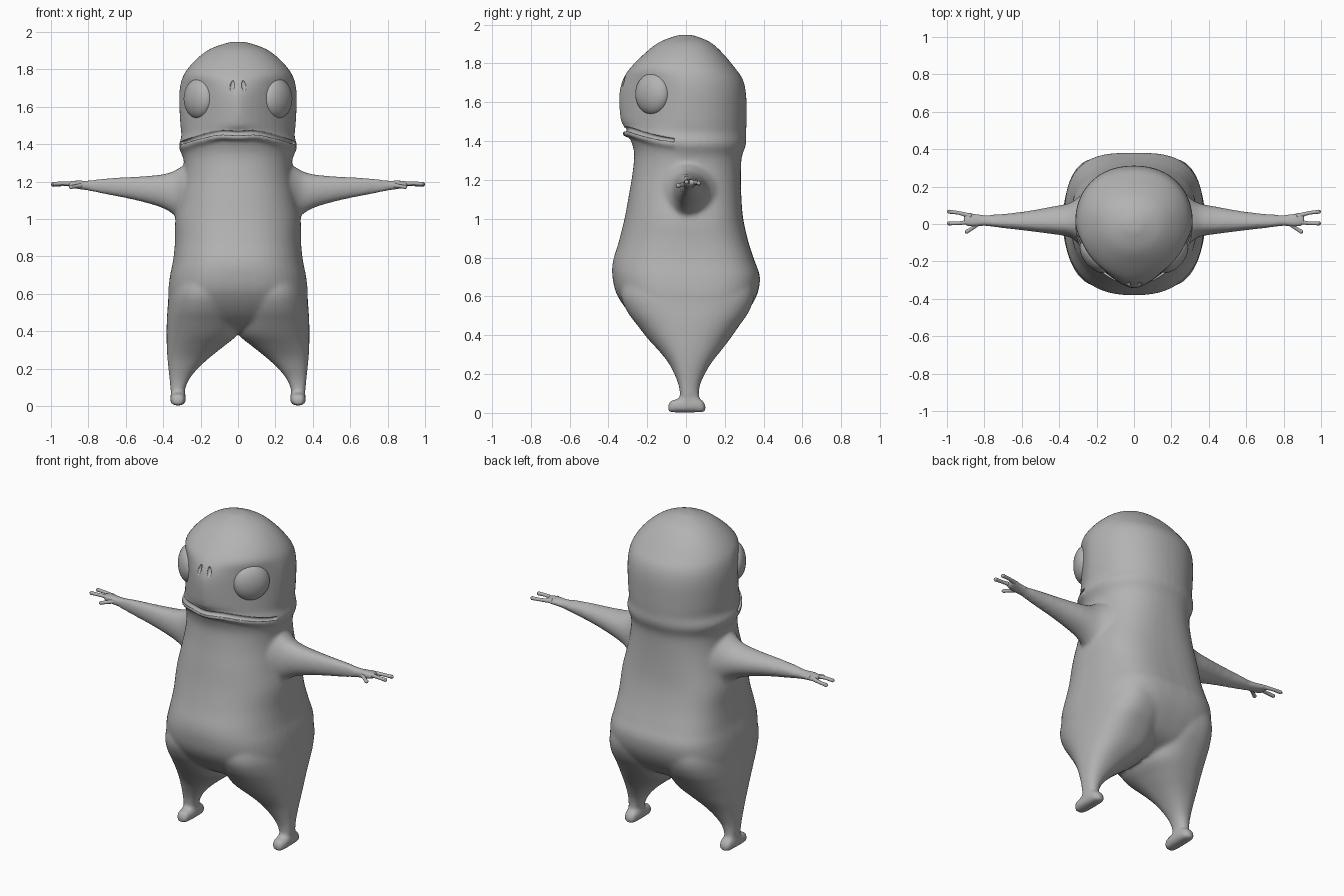
import bpy, bmesh, math
from mathutils import Vector

if "Cube" in bpy.data.objects:
    bpy.data.objects.remove(bpy.data.objects["Cube"])

grey = bpy.data.materials.new("grey skin")
grey.diffuse_color = (0.45, 0.45, 0.45, 1)
grey.use_nodes = True
grey.node_tree.nodes["Principled BSDF"].inputs["Base Color"].default_value = grey.diffuse_color


def refine(rows, k=4):
    """Catmull-Rom interpolation of rows of numbers."""
    out = []
    for i in range(len(rows) - 1):
        a, b = rows[max(i - 1, 0)], rows[i]
        c, d = rows[i + 1], rows[min(i + 2, len(rows) - 1)]
        for j in range(k):
            t = j / k
            out.append([0.5 * (2 * q + (r - p) * t + (2 * p - 5 * q + 4 * r - s) * t * t
                        + (3 * q - p - 3 * r + s) * t ** 3) for p, q, r, s in zip(a, b, c, d)])
    return out + [list(rows[-1])]


def loft(bm, rings):
    loops = [[bm.verts.new(p) for p in r] for r in rings]
    n = len(loops[0])
    faces = [bm.faces.new(loops[0]), bm.faces.new(loops[-1])]
    for a, b in zip(loops, loops[1:]):
        for i in range(n):
            faces.append(bm.faces.new((a[i], a[(i + 1) % n], b[(i + 1) % n], b[i])))
    bmesh.ops.recalc_face_normals(bm, faces=faces)


def spow(v, e):
    return math.copysign(abs(v) ** e, v)


def outline(x0, x1, yf, yb, pf=2.2, pb=2.2, n=48):
    """Rounded outline with its own front and back fullness."""
    pts = []
    for i in range(n):
        t = 2 * math.pi * (i + 0.5) / n
        c, s = math.cos(t), math.sin(t)
        p = pf if s < 0 else pb
        mid = 0.0 if yf < 0 < yb else (yf + yb) / 2
        ry = (yb - mid) if s > 0 else (mid - yf)
        pts.append(((x0 + x1) / 2 + (x1 - x0) / 2 * spow(c, 2 / p), mid + ry * spow(s, 2 / p)))
    return pts


def tube(bm, rows, n=12):
    """Round tube along rows of x, y, z, radius."""
    rows = refine(rows, 4)
    P = [Vector(r[:3]) for r in rows]
    rings = []
    for i, p in enumerate(P):
        d = (P[min(i + 1, len(P) - 1)] - P[max(i - 1, 0)]).normalized()
        u = d.cross(Vector((0, .3, 1))).normalized()
        v = d.cross(u)
        rings.append([p + rows[i][3] * (u * math.cos(2 * math.pi * k / n) + v * math.sin(2 * math.pi * k / n))
                      for k in range(n)])
    loft(bm, rings)


def finish(bm, name):
    me = bpy.data.meshes.new(name)
    bm.to_mesh(me)
    bm.free()
    me.materials.append(grey)
    for f in me.polygons:
        f.use_smooth = True
    ob = bpy.data.objects.new(name, me)
    bpy.context.collection.objects.link(ob)
    return ob


bm = bmesh.new()

# torso and head: z, half width, front y, back y, front fullness, front lift
TORSO = [(.40, .26, -.11, .13, 2.3, 0), (.45, .34, -.215, .245, 2.3, 0), (.52, .368, -.295, .315, 2.4, 0),
         (.61, .373, -.357, .367, 2.5, 0), (.70, .363, -.379, .381, 2.5, 0), (.78, .347, -.377, .355, 2.4, 0),
         (.88, .337, -.347, .322, 2.3, 0), (1.0, .335, -.317, .295, 2.2, 0), (1.12, .31, -.295, .285, 2.2, 0),
         (1.24, .29, -.275, .283, 2.1, 0), (1.32, .292, -.268, .288, 2, .03), (1.385, .317, -.298, .31, 1.85, .05),
         (1.44, .303, -.315, .31, 1.75, .03), (1.51, .309, -.338, .312, 1.55, 0), (1.64, .315, -.345, .31, 1.45, 0),
         (1.72, .308, -.325, .292, 1.6, 0), (1.78, .285, -.285, .25, 2, 0), (1.85, .228, -.215, .192, 2.1, 0),
         (1.91, .148, -.138, .125, 2, 0), (1.947, .04, -.04, .035, 2, 0)]


def back_fullness(z):
    return 2.2 + .9 * min(max((1.4 - z) / .6, 0), 1)


loft(bm, [[(x, y, z + lift * max(0, -y / .3)) for x, y in outline(-w, w, f, b, p, back_fullness(z))]
          for z, w, f, b, p, lift in refine(TORSO)])

# legs: z, inner x, outer x, front y, back y
LEG = [(.03, .29, .352, -.03, .07), (.08, .285, .36, -.03, .068), (.14, .262, .366, -.038, .072),
       (.20, .215, .372, -.06, .097), (.26, .15, .378, -.092, .133), (.32, .075, .381, -.14, .18),
       (.38, .005, .382, -.195, .226), (.45, -.01, .381, -.25, .275), (.52, -.01, .377, -.302, .323),
       (.60, -.01, .369, -.335, .352), (.68, .02, .345, -.32, .34), (.76, .06, .31, -.27, .28)]
# feet: y, centre x, half width, height
FOOT = [(-.092, .322, .018, .04), (-.08, .322, .034, .062), (-.04, .321, .041, .072), (.03, .32, .041, .08),
        (.08, .32, .037, .068), (.1, .32, .02, .045)]
# arms: x, bottom z, top z, front y, back y
ARM = [(.24, .89, 1.31, -.17, .20), (.285, .955, 1.288, -.118, .155), (.32, 1.0, 1.27, -.085, .125),
       (.36, 1.035, 1.25, -.066, .108),
       (.43, 1.068, 1.235, -.055, .095), (.57, 1.105, 1.225, -.037, .07), (.70, 1.13, 1.218, -.022, .055),
       (.80, 1.15, 1.207, -.01, .05), (.86, 1.16, 1.207, -.016, .06), (.91, 1.17, 1.202, -.008, .066)]
for s in (-1, 1):
    loft(bm, [[(s * x, y, z) for x, y in outline(a, b, f, k, 2.2, 2.2 + .4 * min(z / .5, 1))]
              for z, a, b, f, k in refine(LEG)])
    loft(bm, [[(s * x, y, max(z, 0)) for x, z in outline(c - w, c + w, .002, h, 2.8, 2.8)]
              for y, c, w, h in refine(FOOT, 3)])
    loft(bm, [[(s * x, y, z) for z, y in outline(a, b, f, k, 2, 2)] for x, a, b, f, k in refine(ARM)])

# lip along the mouth
MOUTH = [(0, -.312, 1.437), (.1, -.29, 1.44), (.2, -.218, 1.417), (.262, -.138, 1.396), (.297, -.06, 1.383)]
MOUTH = [(-x, y, z) for x, y, z in MOUTH[:0:-1]] + MOUTH
tube(bm, [(x, y, z, .018) for x, y, z in MOUTH])
body = finish(bm, "body")

# fuse the parts into one smooth skin
rm = body.modifiers.new("fuse", 'REMESH')
rm.mode = 'VOXEL'
rm.voxel_size = .01
rm.use_smooth_shade = True
sm = body.modifiers.new("soften", 'SMOOTH')
sm.factor = .5
sm.iterations = 14

# mouth groove and nostril cutters
cut = bmesh.new()
tube(cut, [(x * 1.02, y * 1.02, z + .021, .013 - .03 * max(abs(x) - .2, 0)) for x, y, z in MOUTH])
for s in (-1, 1):
    tube(cut, [(s * .036, -.334, 1.68, .004), (s * .033, -.325, 1.70, .011), (s * .029, -.314, 1.72, .011),
               (s * .026, -.304, 1.74, .004)])
cutter = finish(cut, "face_cutter")
cutter.hide_render = True
cutter.display_type = 'WIRE'
bo = body.modifiers.new("cut face", 'BOOLEAN')
bo.operation = 'DIFFERENCE'
bo.solver = 'EXACT'
bo.object = cutter

for s, side in ((-1, "right"), (1, "left")):
    # eye
    bpy.ops.mesh.primitive_uv_sphere_add(segments=40, ring_count=24, radius=1, location=(s * .210, -.172, 1.643))
    eye = bpy.context.object
    eye.name = side + "_eye"
    eye.scale = (.06, .104, .107)
    eye.rotation_euler = (0, 0, -s * math.radians(39))
    eye.data.materials.append(grey)
    bpy.ops.object.shade_smooth()
    # fingers with bulbous tips
    fb = bmesh.new()
    for pts in ([(.87, .04, 1.187), (.93, .058, 1.185), (.99, .066, 1.183)],
                [(.87, .014, 1.187), (.93, .005, 1.19), (.99, .003, 1.188)],
                [(.83, .005, 1.18), (.865, -.022, 1.175), (.895, -.042, 1.17)]):
        a, b, c = (Vector((s * x, y, z)) for x, y, z in pts)
        e = (c - b).normalized() * .009
        tube(fb, [(*a, .014), (*b, .010), (*(c - e), .0105), (*c, .011), (*(c + e), .004)])
    finish(fb, side + "_fingers")
